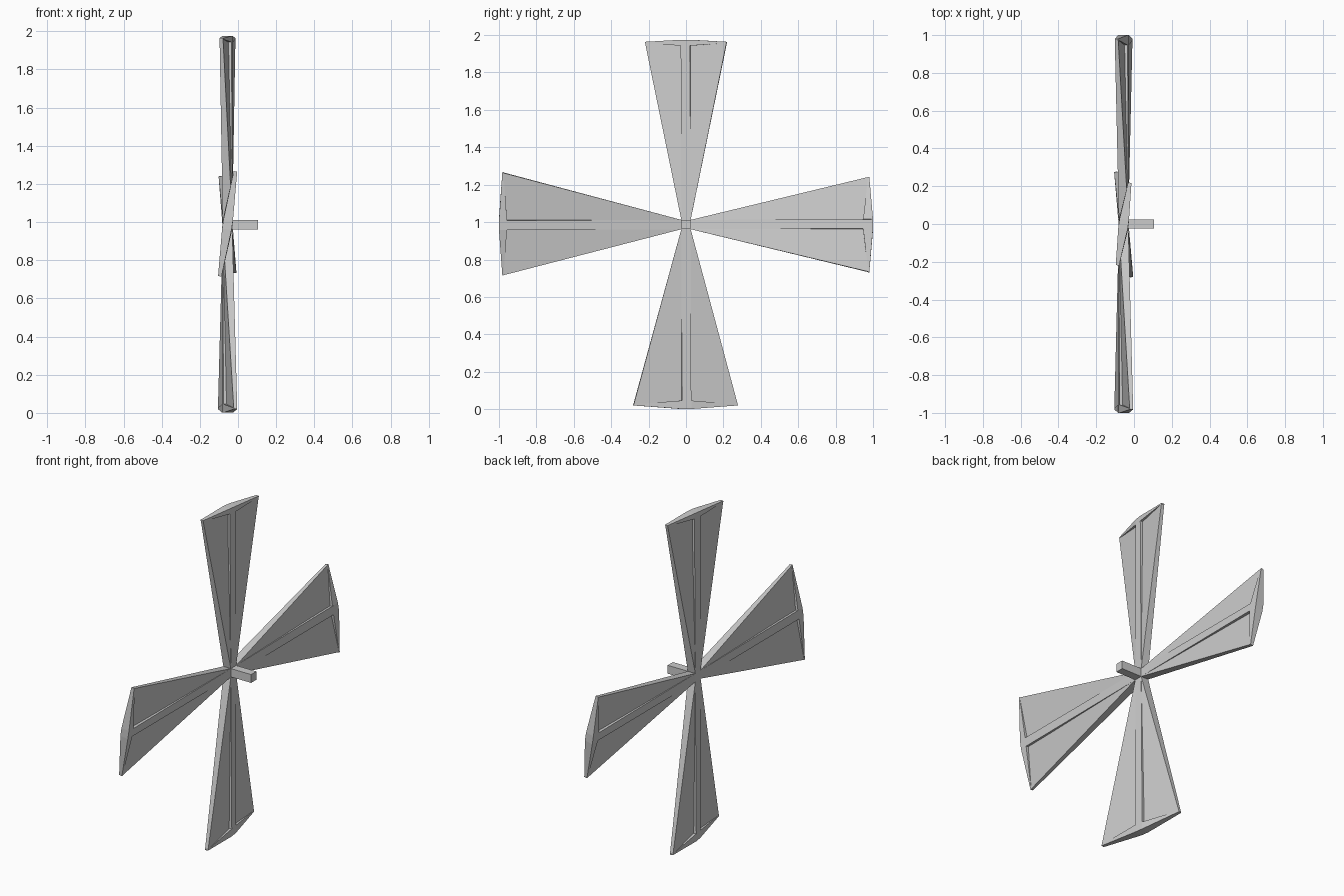
import bpy, bmesh, math

if "Cube" in bpy.data.objects:
    bpy.data.objects.remove(bpy.data.objects["Cube"])

HUB_X, HUB_Z = -0.055, 0.987
S = 0.025            # half thickness of the square timber
EDGE = 0.009         # half thickness at the sail tips
TWIST = math.radians(8.5)


def loft(bm, ring_a, ring_b):
    """Closed solid between two rings of the same size."""
    a = [bm.verts.new(p) for p in ring_a]
    b = [bm.verts.new(p) for p in ring_b]
    n = len(a)
    bm.faces.new(a)
    bm.faces.new(b[::-1])
    for i in range(n):
        j = (i + 1) % n
        bm.faces.new((a[j], a[i], b[i], b[j]))


def finish(bm, name):
    bmesh.ops.recalc_face_normals(bm, faces=bm.faces)
    mesh = bpy.data.meshes.new(name)
    bm.to_mesh(mesh)
    bm.free()
    ob = bpy.data.objects.new(name, mesh)
    bpy.context.collection.objects.link(ob)
    return ob


def blade(name, angle, w_neg, w_pos, r_tip, r_in, r_out):
    ca, sa = math.cos(angle), math.sin(angle)

    def P(r, t, n, twisted=True):
        # radius, sideways offset and thickness to world position
        k = TWIST if twisted else 0.0
        s = t * math.cos(k) - n * math.sin(k)
        x = t * math.sin(k) + n * math.cos(k)
        return (HUB_X + x, r * sa + s * ca, HUB_Z + r * ca - s * sa)

    square = [(-S, -S), (S, -S), (S, S), (-S, S)]
    bm = bmesh.new()
    # twisted spar from the hub to the outer end
    loft(bm, [P(S, t, n, False) for t, n in square],
         [P(r_out, t, n) for t, n in square])
    for side, w in ((-1, w_neg), (1, w_pos)):
        t0, t1 = side * S, side * w
        # triangular sail, flush at the hub and thin at the tip
        loft(bm, *[[P(S, t0, d * S, False), P(r_in, t0, d * EDGE),
                    P(r_tip, t1, d * EDGE)] for d in (1, -1)])
        # tapering end bar
        loft(bm, [P(r, t0, n) for r, n in
                  ((r_in, -S), (r_out, -S), (r_out, S), (r_in, S))],
             [P(r, t1, n) for r, n in
              ((r_tip - .006, -EDGE), (r_tip, -EDGE),
               (r_tip, EDGE), (r_tip - .006, EDGE))])
    return finish(bm, name)


def box(name, x0, x1):
    bm = bmesh.new()
    sq = [(-S, -S), (S, -S), (S, S), (-S, S)]
    loft(bm, [(x0, y, HUB_Z + z) for y, z in sq],
         [(x1, y, HUB_Z + z) for y, z in sq])
    return finish(bm, name)


# hub block and axle
box("hub", HUB_X - S, HUB_X + S)
box("axle", HUB_X + S, 0.105)

# four blades of slightly different widths
blade("blade_top", 0, .221, .221, .977, .956, .988)
blade("blade_right", math.pi / 2, .257, .257, .980, .947, 1.0)
blade("blade_bottom", math.pi, .28, .285, .967, .941, .986)
blade("blade_left", -math.pi / 2, .274, .282, .982, .957, 1.0)
